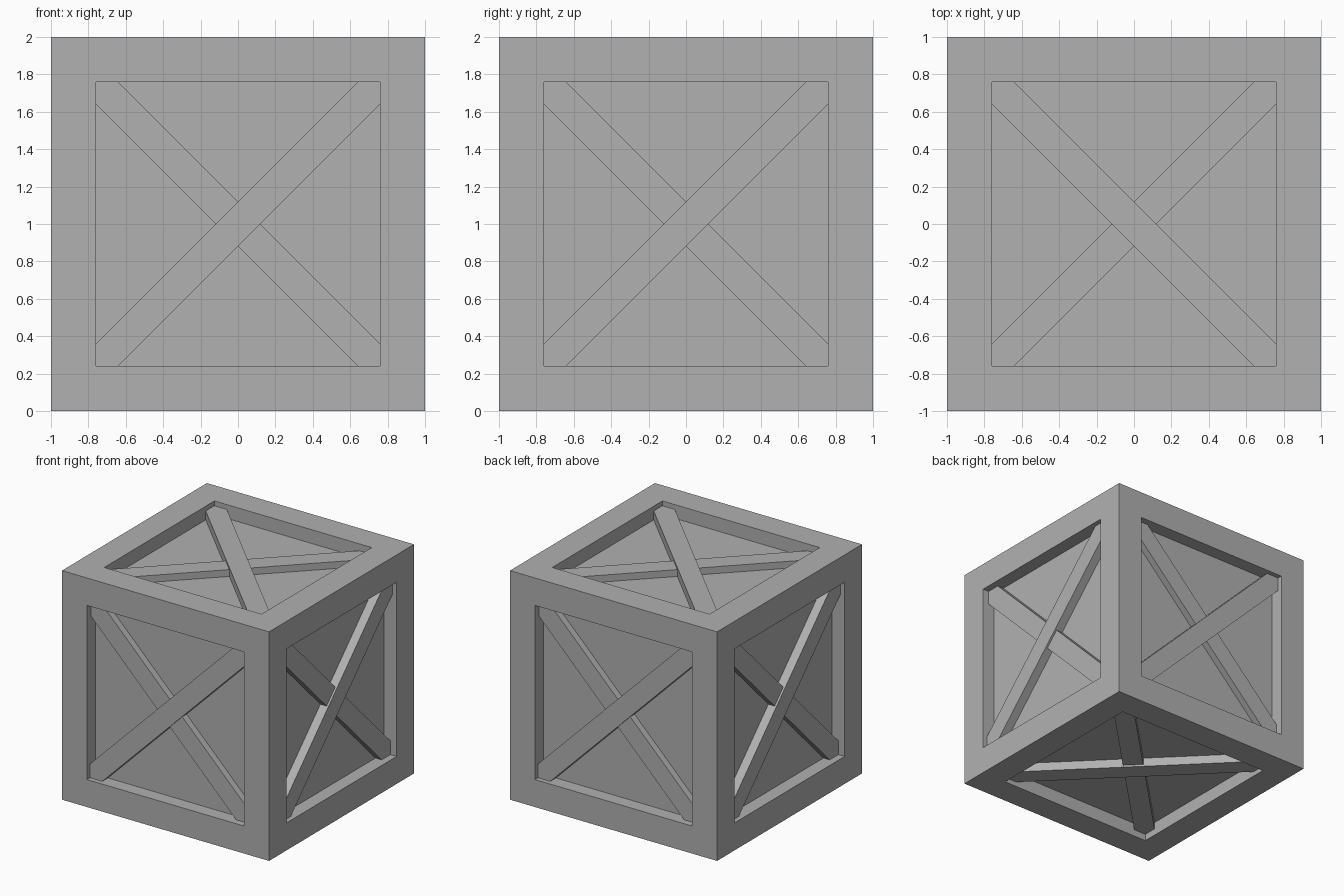
import bpy, bmesh
from math import radians
from mathutils import Matrix, Vector

if "Cube" in bpy.data.objects:
    bpy.data.objects.remove(bpy.data.objects["Cube"])

FRAME, RECESS = 0.24, 0.12      # frame width, panel depth
IN, CUT = 1 - FRAME, 0.12       # opening half size, brace corner offset
LIFT = Matrix.Translation((0, 0, 1))

grey = bpy.data.materials.new("dark_grey")
grey.diffuse_color = (0.44, 0.44, 0.44, 1)
grey.use_nodes = True
grey.node_tree.nodes["Principled BSDF"].inputs["Base Color"].default_value = grey.diffuse_color


def finish(name, bm):
    bmesh.ops.recalc_face_normals(bm, faces=bm.faces[:])
    me = bpy.data.meshes.new(name)
    bm.to_mesh(me)
    bm.free()
    me.materials.append(grey)
    ob = bpy.data.objects.new(name, me)
    bpy.context.collection.objects.link(ob)


# Crate body: a cube with a recessed panel on every side
bm = bmesh.new()
bmesh.ops.create_cube(bm, size=2, matrix=LIFT)
sides = bm.faces[:]
bmesh.ops.inset_individual(bm, faces=sides, thickness=FRAME, use_even_offset=True)
for f in sides:
    n = f.normal.copy()
    new = bmesh.ops.extrude_discrete_faces(bm, faces=[f])["faces"][0]
    bmesh.ops.translate(bm, verts=new.verts[:], vec=-n * RECESS)
finish("crate_body", bm)


# Diagonal brace on the front side, ends trimmed to the opening corners
def brace(name, flip, depth, turn):
    s = IN - CUT
    outline = [(-IN, -IN), (-s, -IN), (IN, s), (IN, IN), (s, IN), (-IN, -s)]
    bm = bmesh.new()
    face = bm.faces.new([bm.verts.new((flip * x, RECESS - 1, z)) for x, z in outline])
    ext = bmesh.ops.extrude_face_region(bm, geom=[face], use_keep_orig=True)["geom"]
    top = [v for v in ext if isinstance(v, bmesh.types.BMVert)]
    bmesh.ops.translate(bm, verts=top, vec=Vector((0, depth - RECESS, 0)))
    bmesh.ops.transform(bm, matrix=LIFT @ turn, verts=bm.verts[:])
    finish(name, bm)


def rot(deg, axis):
    return Matrix.Rotation(radians(deg), 4, axis)


turns = {
    "front": rot(0, 'Z'), "right": rot(90, 'Z'),
    "back": rot(180, 'Z'), "left": rot(270, 'Z'),
    "top": rot(90, 'Z') @ rot(-90, 'X'), "bottom": rot(90, 'X'),
}
for side, turn in turns.items():
    brace(side + "_outer_brace", 1, 0.042, turn)
    brace(side + "_inner_brace", -1, 0.06, turn)
